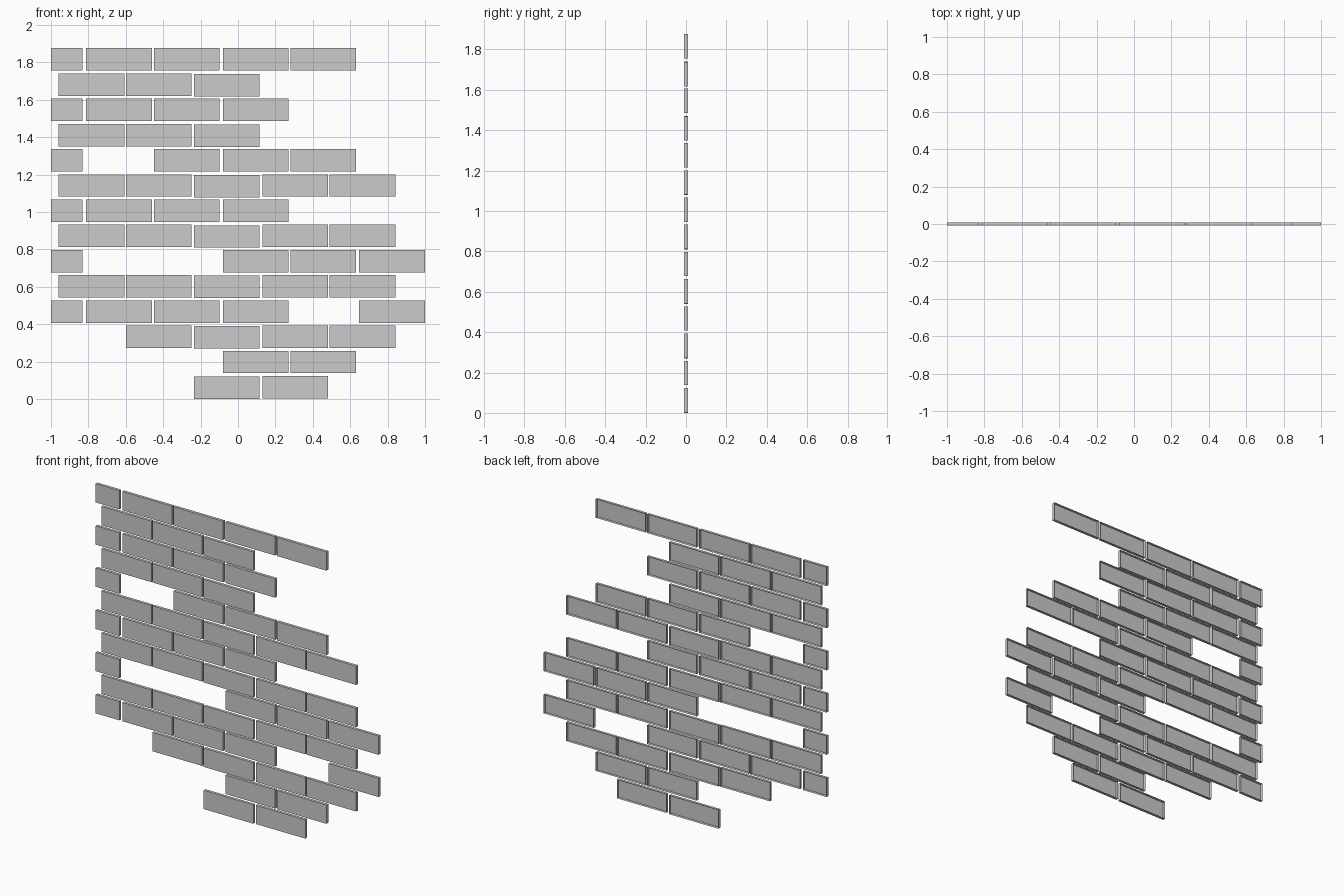
import bpy, bmesh

if "Cube" in bpy.data.objects:
    bpy.data.objects.remove(bpy.data.objects["Cube"])

HEIGHT, DEPTH, PITCH, LIFT = 0.12, 0.018, 0.1348, 0.003

# Brick columns (left, right) for the two alternating courses
EVEN = [(-0.96, -0.607), (-0.60, -0.248), (-0.236, 0.115), (0.132, 0.482), (0.49, 0.842)]
ODD = [(-1.0, -0.832), (-0.812, -0.46), (-0.45, -0.099), (-0.081, 0.269),
       (0.281, 0.632), (0.647, 1.0)]

# Columns present in each course, bottom to top
LAYOUT = ["23", "34", "1234", "01235", "01234", "0345", "01234",
          "0123", "01234", "0234", "012", "0123", "012", "01234"]


def brick(name, left, right, bottom):
    """Thin brick slip: front and four edges, open at the back."""
    bm = bmesh.new()
    bmesh.ops.create_cube(bm, size=1)
    bm.normal_update()
    back = [f for f in bm.faces if f.normal.y > 0.9]
    bmesh.ops.delete(bm, geom=back, context='FACES_ONLY')
    bmesh.ops.scale(bm, vec=(right - left, DEPTH, HEIGHT), verts=bm.verts)
    mesh = bpy.data.meshes.new(name)
    bm.to_mesh(mesh)
    bm.free()
    obj = bpy.data.objects.new(name, mesh)
    obj.location = ((left + right) / 2, 0, bottom + HEIGHT / 2)
    bpy.context.collection.objects.link(obj)


# Lay the courses; the middle column of even courses sits slightly lower
for row, columns in enumerate(LAYOUT):
    spans = ODD if row % 2 else EVEN
    for col in map(int, columns):
        low = row % 2 == 0 and col == 2
        brick(f"brick_{row}_{col}", *spans[col], row * PITCH + (0 if low else LIFT))
